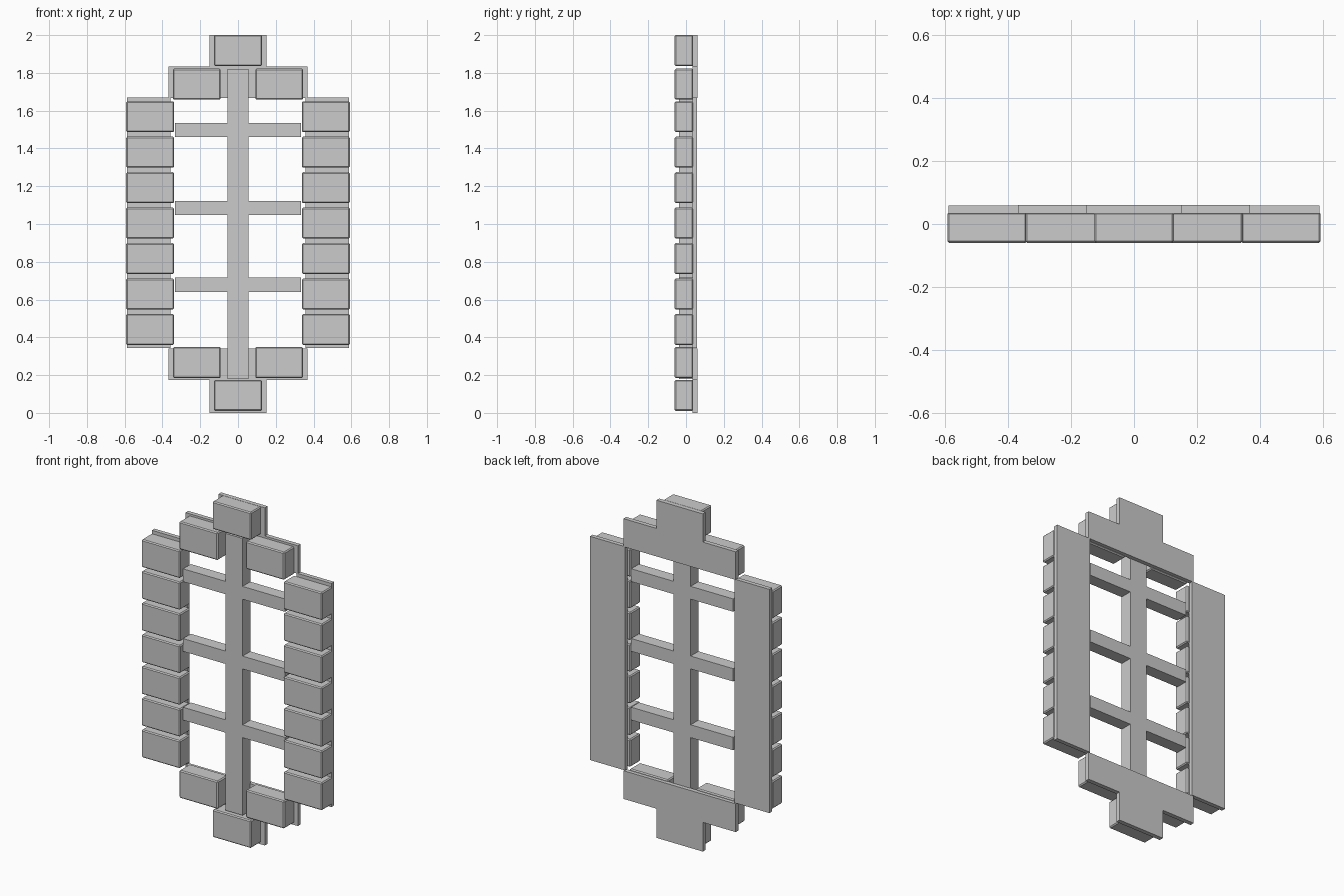
import bpy

if "Cube" in bpy.data.objects:
    bpy.data.objects.remove(bpy.data.objects["Cube"])


def box(name, x, y, z, bevel=0.0):
    """Box from (min, max) ranges on each axis, optionally chamfered."""
    bpy.ops.mesh.primitive_cube_add(size=1, location=[sum(r) / 2 for r in (x, y, z)])
    ob = bpy.context.object
    ob.name = name
    ob.scale = [r[1] - r[0] for r in (x, y, z)]
    bpy.ops.object.transform_apply(location=False, rotation=False, scale=True)
    if bevel:
        m = ob.modifiers.new("chamfer", 'BEVEL')
        m.width = bevel
        m.segments = 1
    return ob


def span(s, a, b):
    """Range a..b on the right (s = 1) or mirrored to the left (s = -1)."""
    return tuple(sorted((s * a, s * b)))


BLOCK_Y, PLATE_Y, FRAME_Y = (-0.06, 0.038), (0.034, 0.06), (-0.037, 0.036)
BLOCK_W, BLOCK_H, CHAMFER = 0.253, 0.164, 0.006


def block(name, x, z):
    box(name, (x - BLOCK_W / 2, x + BLOCK_W / 2), BLOCK_Y,
        (z - BLOCK_H / 2, z + BLOCK_H / 2), CHAMFER)


# Blocks: end blocks, shoulder pairs and side columns
block("bottom_block", 0, 0.093)
block("top_block", 0, 1.918)
for s, side in ((-1, "left"), (1, "right")):
    block(f"{side}_lower_shoulder_block", s * 0.218, 0.267)
    block(f"{side}_upper_shoulder_block", s * 0.218, 1.740)
    for i in range(7):
        block(f"{side}_column_block_{i + 1}", s * 0.4655, 0.441 + 0.1878 * i)

# Backing plates
box("bottom_plate", (-0.152, 0.152), PLATE_Y, (0, 0.173))
box("lower_shoulder_plate", (-0.368, 0.368), PLATE_Y, (0.173, 0.34))
box("upper_shoulder_plate", (-0.368, 0.368), PLATE_Y, (1.667, 1.833))
box("top_plate", (-0.152, 0.152), PLATE_Y, (1.833, 2.0))
for s, side in ((-1, "left"), (1, "right")):
    box(f"{side}_side_plate", span(s, 0.358, 0.588), (0.034, 0.059), (0.344, 1.669))

# Lattice: central upright with three crossbars
box("upright", (-0.056, 0.056), FRAME_Y, (0.18, 1.82))
for i, z in enumerate((0.678, 1.085, 1.498)):
    for s, side in ((-1, "left"), (1, "right")):
        box(f"{side}_crossbar_{i + 1}", span(s, 0.056, 0.334), FRAME_Y, (z - 0.038, z + 0.038))
